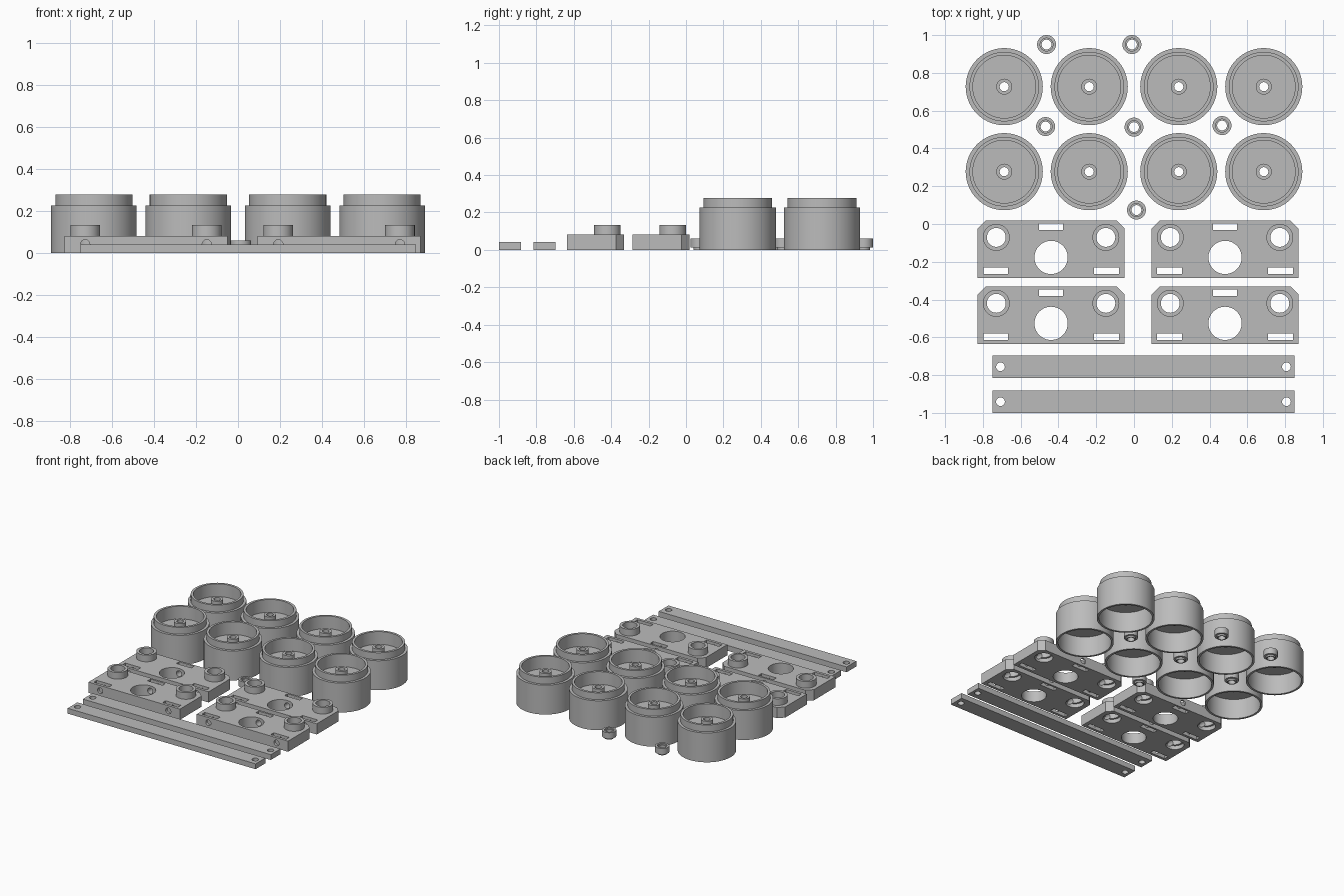
import bpy, bmesh
from math import cos, sin, pi, radians
from mathutils import Matrix

cube = bpy.data.objects.get("Cube")
if cube:
    bpy.data.objects.remove(cube, do_unlink=True)

grey = bpy.data.materials.new("plain_grey")
grey.use_nodes = True
colour = (0.5, 0.5, 0.5, 1)
grey.diffuse_color = colour
grey.node_tree.nodes["Principled BSDF"].inputs["Base Color"].default_value = colour


def make(name, bm):
    """Turn a bmesh into a grey object."""
    bmesh.ops.recalc_face_normals(bm, faces=bm.faces)
    mesh = bpy.data.meshes.new(name)
    bm.to_mesh(mesh)
    bm.free()
    mesh.materials.append(grey)
    ob = bpy.data.objects.new(name, mesh)
    bpy.context.collection.objects.link(ob)
    return ob


def lathe(name, profile, segments=64):
    """Spin a closed (radius, z) profile about z."""
    bm = bmesh.new()
    rings = [[bm.verts.new((r * cos(2 * pi * i / segments), r * sin(2 * pi * i / segments), z))
              for r, z in profile] for i in range(segments)]
    n = len(profile)
    for i, ring in enumerate(rings):
        after = rings[(i + 1) % segments]
        for j in range(n):
            k = (j + 1) % n
            bm.faces.new((ring[j], after[j], after[k], ring[k]))
    return make(name, bm)


def prism(name, outline, z0, z1):
    """Extrude a flat outline from z0 to z1."""
    bm = bmesh.new()
    face = bm.faces.new([bm.verts.new((x, y, z0)) for x, y in outline])
    top = bmesh.ops.extrude_face_region(bm, geom=[face])["geom"]
    bmesh.ops.translate(bm, verts=[v for v in top if isinstance(v, bmesh.types.BMVert)],
                        vec=(0, 0, z1 - z0))
    return make(name, bm)


def box(name, x0, x1, y0, y1, z0, z1):
    return prism(name, [(x0, y0), (x1, y0), (x1, y1), (x0, y1)], z0, z1)


def rod(name, x, y, r, z0, z1, segments=48):
    """Upright cylinder."""
    return prism(name, [(x + r * cos(2 * pi * i / segments), y + r * sin(2 * pi * i / segments))
                        for i in range(segments)], z0, z1)


def bolt_rod(name, x, y0, y1, z, r):
    """Cylinder along y."""
    ob = rod(name, 0, 0, r, y0, y1, 32)
    ob.data.transform(Matrix.Translation((x, 0, z)) @ Matrix.Rotation(-pi / 2, 4, "X"))
    return ob


def combine(ob, tool, operation):
    """Apply a boolean and discard the tool."""
    tool.hide_render = True
    mod = ob.modifiers.new("cut", "BOOLEAN")
    mod.object, mod.operation, mod.solver = tool, operation, "EXACT"
    bpy.context.view_layer.objects.active = ob
    bpy.ops.object.modifier_apply(modifier=mod.name)
    bpy.data.objects.remove(tool, do_unlink=True)


def smooth(ob):
    bpy.ops.object.select_all(action="DESELECT")
    ob.select_set(True)
    bpy.context.view_layer.objects.active = ob
    bpy.ops.object.shade_smooth_by_angle(angle=radians(30))


def place(ob, spots):
    """Put the object at the first spot and linked copies at the others."""
    smooth(ob)
    for i, (x, y) in enumerate(spots):
        item = ob
        if i:
            item = ob.copy()
            bpy.context.collection.objects.link(item)
        item.name = f"{ob.name.split('.')[0]}.{i + 1:02d}"
        item.location = (x, y, 0)


# Wheels: stepped drum, web and hollow hub
wheel = lathe("wheel", [
    (0.204, 0), (0.204, 0.226), (0.184, 0.226), (0.184, 0.278), (0.166, 0.278),
    (0.166, 0.18), (0.042, 0.18), (0.042, 0.24), (0.024, 0.24), (0.024, 0.13),
    (0.042, 0.13), (0.042, 0.155), (0.188, 0.155), (0.188, 0)], 96)
place(wheel, [(x, y) for y in (0.277, 0.727) for x in (-0.687, -0.237, 0.237, 0.687)])

# Flanged bushes lying between the wheels
bush = lathe("bush", [
    (0.034, 0), (0.034, 0.013), (0.05, 0.013), (0.05, 0.06),
    (0.034, 0.06), (0.034, 0.05), (0.026, 0.05), (0.026, 0)], 48)
place(bush, [(-0.463, 0.95), (-0.011, 0.95), (-0.468, 0.516),
             (0, 0.513), (0.466, 0.521), (0.013, 0.074)])

# Mounting plates: chamfered block with two bearing bosses
W, D, C, T = 0.389, 0.152, 0.042, 0.082
plate = prism("mounting_plate", [(-W, -D), (W, -D), (W, D - C), (W - C, D),
                                 (C - W, D), (-W, D - C)], 0, T)
for x in (-0.29, 0.29):
    combine(plate, rod("boss", x, 0.063, 0.071, 0.04, 0.133), "UNION")
for x in (-0.29, 0.29):
    combine(plate, rod("bore", x, 0.063, 0.05, -0.1, 0.2), "DIFFERENCE")
    combine(plate, rod("bearing_seat", x, 0.063, 0.064, -0.1, 0.03), "DIFFERENCE")
    combine(plate, bolt_rod("front_bolt_hole", x, -0.2, 0.05, 0.042, 0.022), "DIFFERENCE")
    slot_x = 0.293 if x > 0 else -0.293
    combine(plate, box("nut_slot", slot_x - 0.066, slot_x + 0.066, -0.131, -0.096, -0.1, 0.2),
            "DIFFERENCE")
combine(plate, rod("centre_hole", 0, -0.043, 0.088, -0.1, 0.2, 64), "DIFFERENCE")
combine(plate, bolt_rod("rear_bolt_hole", 0, 0, 0.2, 0.042, 0.022), "DIFFERENCE")
combine(plate, box("rear_nut_slot", -0.064, 0.064, 0.102, 0.137, -0.1, 0.2), "DIFFERENCE")
place(plate, [(x, y) for y in (-0.134, -0.483) for x in (-0.439, 0.482)])

# Long tie bars with a hole at each end
bar = box("tie_bar", -0.8, 0.8, -0.059, 0.059, 0, 0.041)
for x in (-0.757, 0.757):
    combine(bar, rod("end_hole", x, 0, 0.023, -0.1, 0.1, 32), "DIFFERENCE")
place(bar, [(0.05, -0.941), (0.05, -0.756)])
